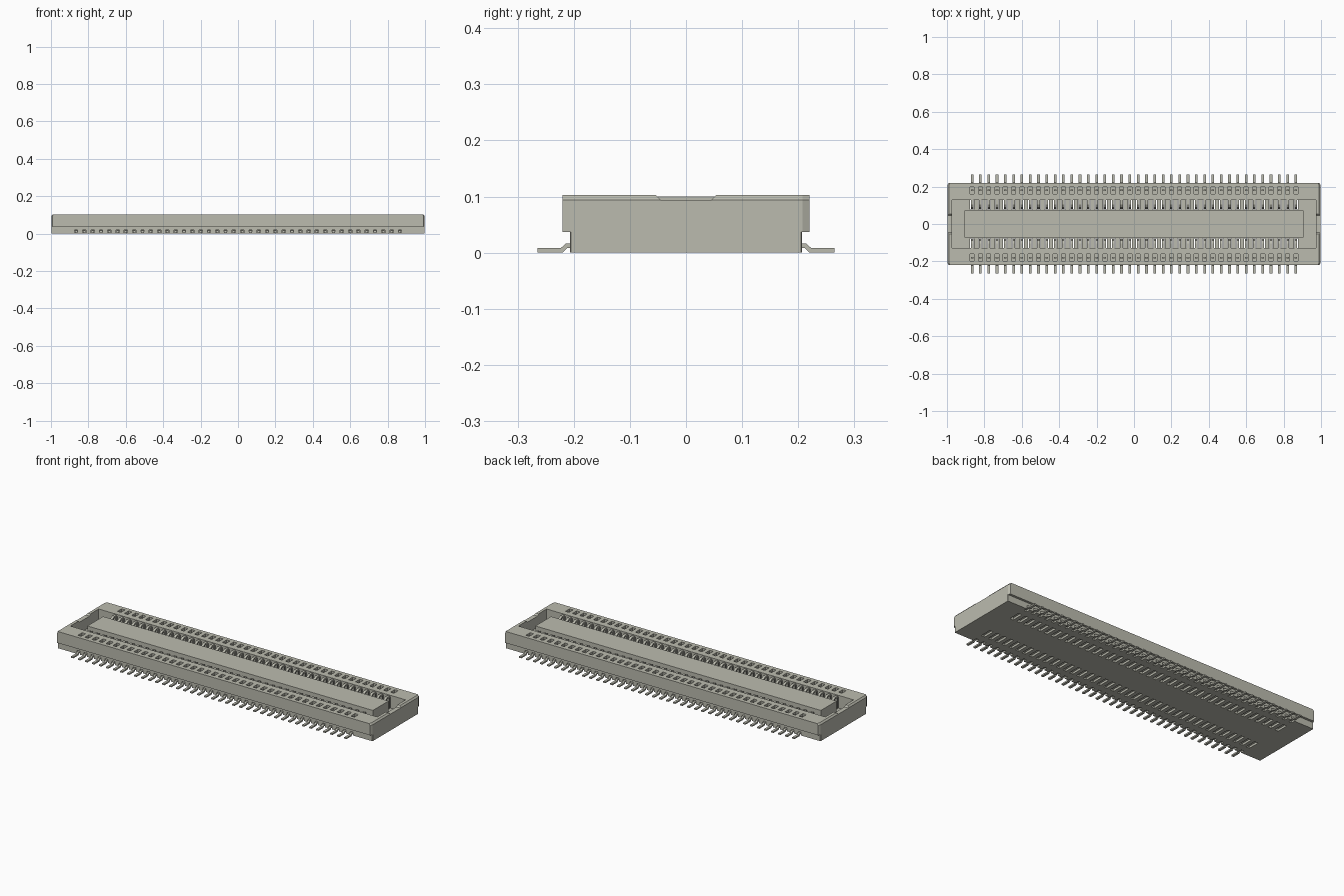
import bpy, bmesh
from mathutils import Vector

old = bpy.data.objects.get("Cube")
if old:
    bpy.data.objects.remove(old, do_unlink=True)

PINS, PITCH = 40, 0.0444
PIN_X = [(i - (PINS - 1) / 2) * PITCH for i in range(PINS)]
SIDES = (-1, 1)

mat = bpy.data.materials.new("warm grey")
mat.use_nodes = True
COLOUR = (0.50, 0.50, 0.43, 1)
mat.diffuse_color = COLOUR
mat.node_tree.nodes["Principled BSDF"].inputs["Base Color"].default_value = COLOUR


def finish(name, bm):
    bmesh.ops.recalc_face_normals(bm, faces=bm.faces)
    mesh = bpy.data.meshes.new(name)
    bm.to_mesh(mesh)
    bm.free()
    mesh.materials.append(mat)
    obj = bpy.data.objects.new(name, mesh)
    bpy.context.collection.objects.link(obj)
    return obj


def loft(bm, loops):
    """Closed solid through a stack of matching point loops."""
    rings = [[bm.verts.new(p) for p in loop] for loop in loops]
    for a, b in zip(rings, rings[1:]):
        for i in range(len(a)):
            j = (i + 1) % len(a)
            bm.faces.new((a[i], a[j], b[j], b[i]))
    bm.faces.new(rings[0])
    bm.faces.new(rings[-1])


def outline(x, y, z, cx, cy):
    """Rectangle in plan with cut corners."""
    return [(x - cx, -y, z), (x, cy - y, z), (x, y - cy, z), (x - cx, y, z),
            (cx - x, y, z), (-x, y - cy, z), (-x, cy - y, z), (cx - x, -y, z)]


def box(bm, x0, x1, y0, y1, z0, z1):
    loft(bm, [[(x0, y0, z), (x1, y0, z), (x1, y1, z), (x0, y1, z)] for z in (z0, z1)])


def side_box(bm, x0, x1, y0, y1, z0, z1, side):
    box(bm, x0, x1, min(side * y0, side * y1), max(side * y0, side * y1), z0, z1)


def cut(obj, bm):
    cutter = finish("cutter", bm)
    cutter.hide_render = True
    mod = obj.modifiers.new("cut", 'BOOLEAN')
    mod.operation, mod.solver, mod.object = 'DIFFERENCE', 'EXACT', cutter
    graph = bpy.context.evaluated_depsgraph_get()
    mesh = bpy.data.meshes.new_from_object(obj.evaluated_get(graph))
    obj.modifiers.clear()
    obj.data = mesh
    bpy.data.objects.remove(cutter, do_unlink=True)


# Housing: narrow base, overhanging rim, chamfered ends
bm = bmesh.new()
loft(bm, [outline(0.998, 0.207, 0, 0.002, 0.002),
          outline(0.998, 0.207, 0.037, 0.002, 0.002),
          outline(0.998, 0.22, 0.037, 0.006, 0.012),
          outline(0.998, 0.22, 0.094, 0.006, 0.012),
          outline(0.990, 0.22, 0.103, 0.006, 0.012)])
housing = finish("housing", bm)

# Mating cavity
bm = bmesh.new()
box(bm, -0.973, 0.973, -0.128, 0.128, 0.03, 0.2)
cut(housing, bm)

# Sloped entry notches in the end walls
bm = bmesh.new()
for s in SIDES:
    loft(bm, [[(s * x, -0.045, 0.094), (s * x, 0.045, 0.094),
               (s * x, 0.061, 0.109), (s * x, -0.061, 0.109)] for x in (0.95, 1.02)])
cut(housing, bm)

# Contact slots: rim pockets, floor slots and lead exits
bm = bmesh.new()
for s in SIDES:
    for x in PIN_X:
        side_box(bm, x - 0.011, x + 0.011, 0.16, 0.198, 0.026, 0.2, s)
        side_box(bm, x - 0.011, x + 0.011, 0.078, 0.145, -0.1, 0.092, s)
        side_box(bm, x - 0.009, x + 0.009, 0.185, 0.23, -0.1, 0.02, s)
cut(housing, bm)

# Centre island
bm = bmesh.new()
box(bm, -0.905, 0.905, -0.071, 0.071, 0.02, 0.1)
finish("centre_island", bm)


def ribbon(bm, path, x, width, thick, side):
    """Bent strip following a path in the side plane."""
    pts = [Vector(p) for p in path]
    left, right = [], []
    for i, p in enumerate(pts):
        d0 = (p - pts[i - 1]).normalized() if i else (pts[1] - p).normalized()
        d1 = (pts[i + 1] - p).normalized() if i < len(pts) - 1 else d0
        n0, n1 = Vector((-d0.y, d0.x)), Vector((-d1.y, d1.x))
        n = (n0 + n1) / (1 + n0.dot(n1)) * thick / 2
        left.append(p + n)
        right.append(p - n)
    loops = [[(x + w, side * a.x, a.y), (x - w, side * a.x, a.y),
              (x - w, side * b.x, b.y), (x + w, side * b.x, b.y)]
             for w in (width / 2,) for a, b in zip(left, right)]
    loft(bm, loops)


# Bent contacts: solder foot, wall loop and sprung arm beside the island
FOOT = [(0.265, 0.0045), (0.221, 0.0045), (0.213, 0.012), (0.18, 0.012), (0.18, 0.094)]
ARM = [(0.18, 0.012), (0.14, 0.012), (0.09, 0.012), (0.084, 0.03), (0.084, 0.06),
       (0.092, 0.085), (0.106, 0.094), (0.13, 0.094)]
BACK = [(0.125, 0.012), (0.125, 0.094)]
for s, label in ((-1, "front"), (1, "back")):
    bm = bmesh.new()
    for x in PIN_X:
        ribbon(bm, FOOT, x, 0.014, 0.008, s)
        ribbon(bm, ARM, x, 0.014, 0.008, s)
        ribbon(bm, BACK, x, 0.014, 0.012, s)
    finish(label + "_contacts", bm)
